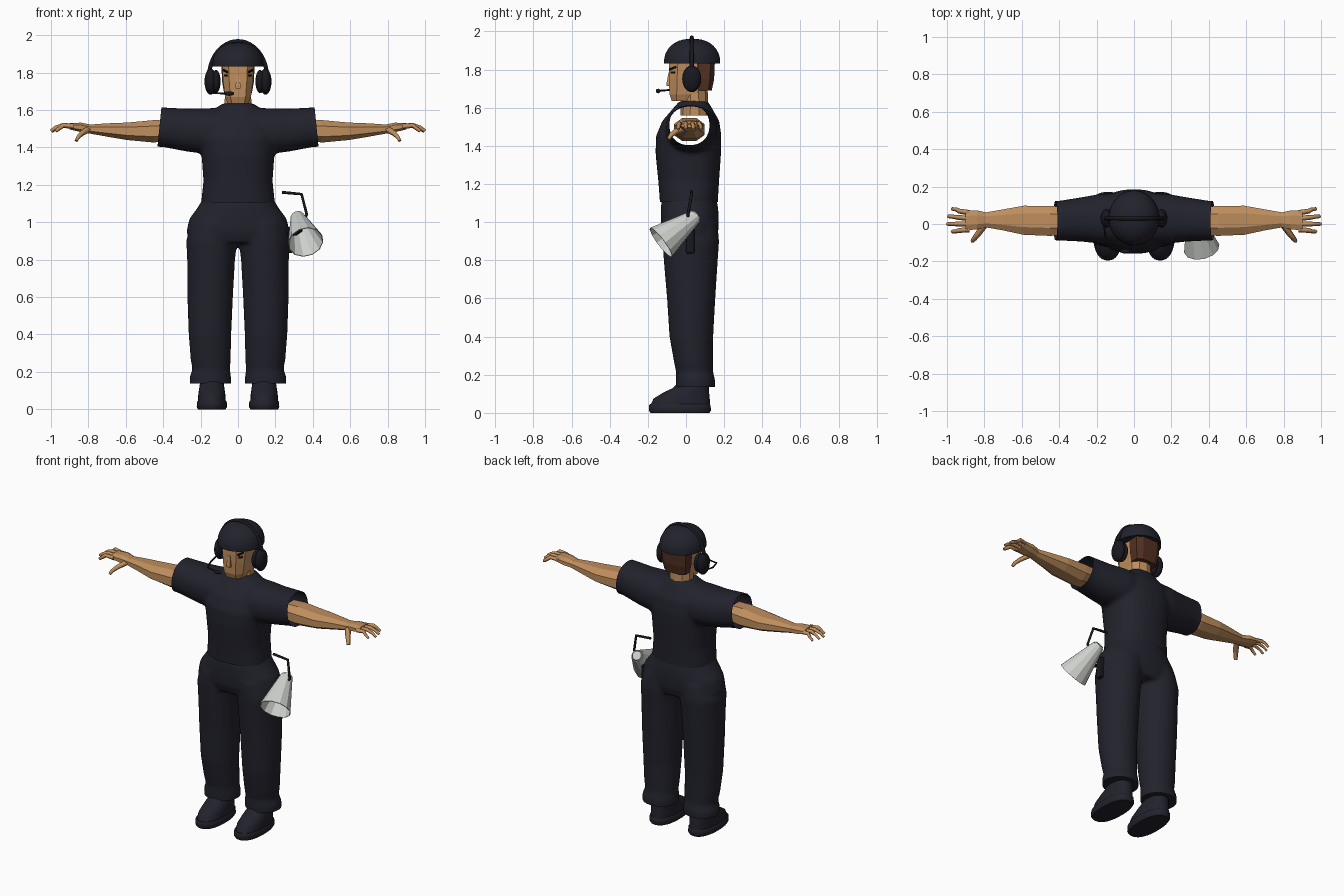
import bpy, bmesh, math
from mathutils import Vector, Matrix

if "Cube" in bpy.data.objects:
    bpy.data.objects.remove(bpy.data.objects["Cube"])


def material(name, rgb):
    m = bpy.data.materials.new(name)
    m.use_nodes = True
    m.diffuse_color = (*rgb, 1)
    bsdf = m.node_tree.nodes["Principled BSDF"]
    bsdf.inputs["Base Color"].default_value = (*rgb, 1)
    bsdf.inputs["Roughness"].default_value = 0.8
    return m


SKIN = material("skin", (0.52, 0.27, 0.11))
CLOTH = material("navy cloth", (0.016, 0.016, 0.026))
HAIR = material("brown hair", (0.085, 0.03, 0.015))
GEAR = material("dark plastic", (0.009, 0.009, 0.014))
SHELL = material("light grey", (0.62, 0.64, 0.61))
BLACK = material("black", (0.004, 0.004, 0.005))


def finish(name, bm, mat, smooth=False):
    bmesh.ops.recalc_face_normals(bm, faces=bm.faces)
    for f in bm.faces:
        f.smooth = smooth
    me = bpy.data.meshes.new(name)
    bm.to_mesh(me)
    bm.free()
    me.materials.append(mat)
    ob = bpy.data.objects.new(name, me)
    bpy.context.collection.objects.link(ob)
    if smooth:
        bpy.ops.object.select_all(action='DESELECT')
        ob.select_set(True)
        bpy.context.view_layer.objects.active = ob
        bpy.ops.object.shade_smooth_by_angle(angle=math.radians(45))
    return ob


def loft(name, rings, mat, axis="Z", n=32, p=1.0, side=1, smooth=False):
    """Skin rings of (position, centre u, centre v, radius u, radius v)."""
    bm = bmesh.new()
    loops = []
    for t, u, v, ru, rv in rings:
        loop = []
        for i in range(n):
            a = math.tau * (i + 0.5) / n
            c, s = math.cos(a), math.sin(a)
            a1 = u + ru * math.copysign(abs(c) ** p, c)
            a2 = v + rv * math.copysign(abs(s) ** p, s)
            co = (a1, a2, t) if axis == "Z" else (t, a1, a2)
            loop.append(bm.verts.new((co[0] * side, co[1], co[2])))
        loops.append(loop)
    for a, b in zip(loops, loops[1:]):
        for i in range(n):
            j = (i + 1) % n
            bm.faces.new((a[i], a[j], b[j], b[i]))
    bm.faces.new(loops[0])
    bm.faces.new(loops[-1])
    return finish(name, bm, mat, smooth)


def fuse(name, parts, mat, cuts, cap=False):
    """Blend overlapping parts into one soft skin, then trim it with planes."""
    bm = bmesh.new()
    for ob in parts:
        bm.from_mesh(ob.data)
        bpy.data.objects.remove(ob)
    ob = finish(name + "_blend", bm, mat)
    rm = ob.modifiers.new("blend", "REMESH")
    rm.mode, rm.voxel_size = "VOXEL", 0.011
    sm = ob.modifiers.new("soften", "SMOOTH")
    sm.factor, sm.iterations = 0.5, 8
    dg = bpy.context.evaluated_depsgraph_get()
    me = bpy.data.meshes.new_from_object(ob.evaluated_get(dg))
    bpy.data.objects.remove(ob)
    bm = bmesh.new()
    bm.from_mesh(me)
    for co, no in cuts:
        geom = bm.verts[:] + bm.edges[:] + bm.faces[:]
        bmesh.ops.bisect_plane(bm, geom=geom, plane_co=co, plane_no=no, clear_outer=True)
    if cap:
        bmesh.ops.holes_fill(bm, edges=[e for e in bm.edges if e.is_boundary], sides=0)
    return finish(name, bm, mat, True)


def rod(name, pts, radius, mat, res=2, taper=1.0):
    cu = bpy.data.curves.new(name, "CURVE")
    cu.dimensions, cu.bevel_depth, cu.bevel_resolution = "3D", radius, res
    cu.use_fill_caps = True
    sp = cu.splines.new("POLY")
    sp.points.add(len(pts) - 1)
    for i, (q, co) in enumerate(zip(sp.points, pts)):
        q.co = (*co, 1)
        q.radius = 1 + (taper - 1) * i / (len(pts) - 1)
    cu.materials.append(mat)
    ob = bpy.data.objects.new(name, cu)
    bpy.context.collection.objects.link(ob)


def block(name, centre, size, mat, rot=None):
    bm = bmesh.new()
    bmesh.ops.create_cube(bm, size=1)
    m = Matrix.Translation(centre) @ (rot or Matrix()) @ Matrix.Diagonal((*size, 1))
    bm.transform(m)
    return finish(name, bm, mat)


def ball(name, centre, size, mat):
    bm = bmesh.new()
    bmesh.ops.create_uvsphere(bm, u_segments=20, v_segments=12, radius=1)
    bm.transform(Matrix.Translation(centre) @ Matrix.Diagonal((*size, 1)))
    return finish(name, bm, mat, True)


# Shirt: torso and one sleeve tube running through it, open at the cuffs
torso = loft("torso", [
    (1.06, 0, .015, .195, .152), (1.12, 0, .015, .196, .153), (1.22, 0, .014, .185, .16),
    (1.36, 0, .012, .195, .172), (1.45, 0, .014, .21, .172), (1.53, 0, .025, .2, .15),
    (1.6, 0, .035, .13, .1), (1.635, 0, .04, .085, .075)], CLOTH, p=.85)
half = [(.5, .018, 1.51, .104, .104), (.4, .018, 1.508, .106, .106),
        (.27, .025, 1.492, .12, .115), (.17, .028, 1.488, .135, .122)]
sleeves = loft("sleeves", [(-r[0], *r[1:]) for r in half] + half[::-1], CLOTH, "X", p=.9)
fuse("shirt", [torso, sleeves], CLOTH,
     [((0, 0, 1.105), (0, 0, -1))] + [((s * .42, 0, 1.51), (s, 0, .1)) for s in (-1, 1)])

# Trousers: two legs blended into the hips
legs = [loft("leg", [
    (.09, .148, .05, .108, .102), (.17, .148, .05, .112, .104), (.215, .143, .045, .1, .097),
    (.26, .146, .04, .107, .102), (.4, .15, .028, .114, .115), (.6, .149, .027, .122, .127),
    (.8, .144, .025, .128, .142), (.9, .14, .025, .137, .149), (1, .12, .02, .13, .145)],
    CLOTH, side=s) for s in (-1, 1)]
hips = loft("hips", [
    (.89, 0, .022, .25, .13), (.95, 0, .02, .277, .15), (1.02, 0, .02, .26, .153),
    (1.08, 0, .018, .215, .15), (1.14, 0, .016, .18, .14)], CLOTH, p=.9)
fuse("trousers", legs + [hips], CLOTH, [((0, 0, .137), (0, 0, -1))], cap=True)

for s, label in ((1, "left"), (-1, "right")):
    # Shoes
    loft(label + "_sole", [
        (0, .14, -.032, .074, .155), (.012, .14, -.032, .081, .163), (.04, .14, -.032, .08, .162),
        (.046, .14, -.032, .075, .157)], CLOTH, p=.85, side=s, smooth=True)
    loft(label + "_shoe", [
        (.04, .14, -.03, .074, .157), (.075, .14, -.023, .073, .148), (.105, .14, 0, .069, .122),
        (.13, .14, .025, .065, .095), (.17, .14, .045, .06, .075)], CLOTH, p=.9, side=s, smooth=True)
    for k in range(3):
        y, z = -.085 + k * .025, .112 + k * .011
        rod(f"{label}_lace_{k + 1}", [(s * .14 - .03, y, z), (s * .14, y, z + .006),
                                      (s * .14 + .03, y, z)], .005, CLOTH)

    # Arm and palm
    loft(label + "_arm", [
        (.37, .015, 1.49, .08, .058), (.45, .017, 1.486, .086, .064), (.59, .02, 1.486, .083, .05),
        (.7, .022, 1.493, .06, .038), (.79, .022, 1.498, .043, .026), (.84, .022, 1.507, .054, .027),
        (.9, .018, 1.513, .056, .018)], SKIN, "X", n=8, p=.85, side=s)
    # Fingers and thumb
    for k, reach in enumerate((.975, .995, 1.0, .975)):
        y = .06 - k * .03
        rod(f"{label}_finger_{k + 1}", [
            (s * .88, y, 1.512), (s * .935, y * 1.15, 1.518), (s * (reach - .025), y * 1.3, 1.505),
            (s * reach, y * 1.35, 1.487)], .015, SKIN, res=0, taper=.6)
    rod(label + "_thumb", [(s * .8, -.005, 1.497), (s * .835, -.055, 1.475), (s * .855, -.08, 1.455),
                           (s * .865, -.092, 1.435)], .019, SKIN, res=0, taper=.55)

    # Eye and brow on the angled side of the face
    turn = Matrix.Rotation(s * math.radians(56), 4, "Z")
    block(label + "_eye", (s * .066, -.068, 1.785), (.026, .007, .012), BLACK, turn)
    tilt = turn @ Matrix.Rotation(s * -.3, 4, "Y")
    block(label + "_brow", (s * .067, -.069, 1.808), (.042, .008, .011), BLACK, tilt)

    # Ear cushion and cup
    ball(label + "_ear_pad", (s * .118, .03, 1.752), (.025, .047, .062), GEAR)
    ball(label + "_ear_cup", (s * .147, .03, 1.752), (.032, .05, .07), GEAR)

# Head, neck, nose and hair
loft("neck", [(1.56, 0, .045, .078, .075), (1.7, 0, .045, .073, .068)], SKIN, n=10)
loft("head", [
    (1.635, 0, -.015, .058, .062), (1.67, 0, .005, .073, .096), (1.75, 0, .015, .083, .11),
    (1.8, 0, .02, .087, .115), (1.86, 0, .025, .09, .118)], SKIN, n=8, p=.6)
loft("nose", [(1.715, 0, -.085, .018, .022), (1.73, 0, -.085, .018, .022),
              (1.785, 0, -.085, .009, .009)], SKIN, n=4, p=.8)
loft("hair", [(1.69, 0, .09, .078, .047), (1.75, 0, .095, .089, .055),
              (1.86, 0, .095, .094, .06)], HAIR, n=8, p=.6)

# Domed cap
dome = [(1.832, 0, .032, .136, .148)]
for k in range(9):
    a = k / 8 * 1.5
    c = math.cos(a) ** .85
    dome.append((1.842 + .12 * math.sin(a), 0, .032, .136 * c, .148 * c))
loft("cap", dome, CLOTH, smooth=True)

# Headset band, boom and microphone
band = [math.pi * i / 24 for i in range(25)]
rod("headband", [(.155 * math.cos(a), .03, 1.775 + .193 * math.sin(a)) for a in band], .011, GEAR)
rod("microphone_boom", [(-.16, .02, 1.71), (-.155, -.06, 1.695), (-.13, -.13, 1.69),
                        (-.05, -.145, 1.688)], .005, GEAR)
ball("microphone", (-.047, -.146, 1.688), (.027, .012, .012), GEAR)

# Loudhailer on the hip: open horn, rear cap, trigger grip and carry handle
back, mouth = Vector((.318, .05, 1.03)), Vector((.362, -.132, .893))
d = mouth - back
pose = Matrix.Translation((back + mouth) / 2) @ d.to_track_quat("-Z", "Y").to_matrix().to_4x4()
for part, r1, r2, depth, shift, cap in (("horn", .093, .033, d.length, 0, False),
                                        ("horn_rear", .034, .028, .02, d.length / 2, True)):
    bm = bmesh.new()
    bmesh.ops.create_cone(bm, segments=12, radius1=r1, radius2=r2, depth=depth, cap_ends=cap)
    bm.transform(pose @ Matrix.Translation((0, 0, shift)))
    ob = finish(part, bm, SHELL)
    if not cap:
        ob.modifiers.new("wall", "SOLIDIFY").thickness = .004
rod("horn_handle", [(.235, .03, 1.16), (.34, .03, 1.15), (.368, .01, 1.04), (.335, .01, 1.0)], .008, GEAR)
rod("horn_grip", [(.25, .0, .935), (.31, -.04, .94), (.34, -.05, .96)], .011, BLACK)

# Belt pouch
pouch = block("belt_pouch", (.275, .022, .905), (.04, .045, .14), GEAR)
bv = pouch.modifiers.new("round", "BEVEL")
bv.width, bv.segments = .01, 2
